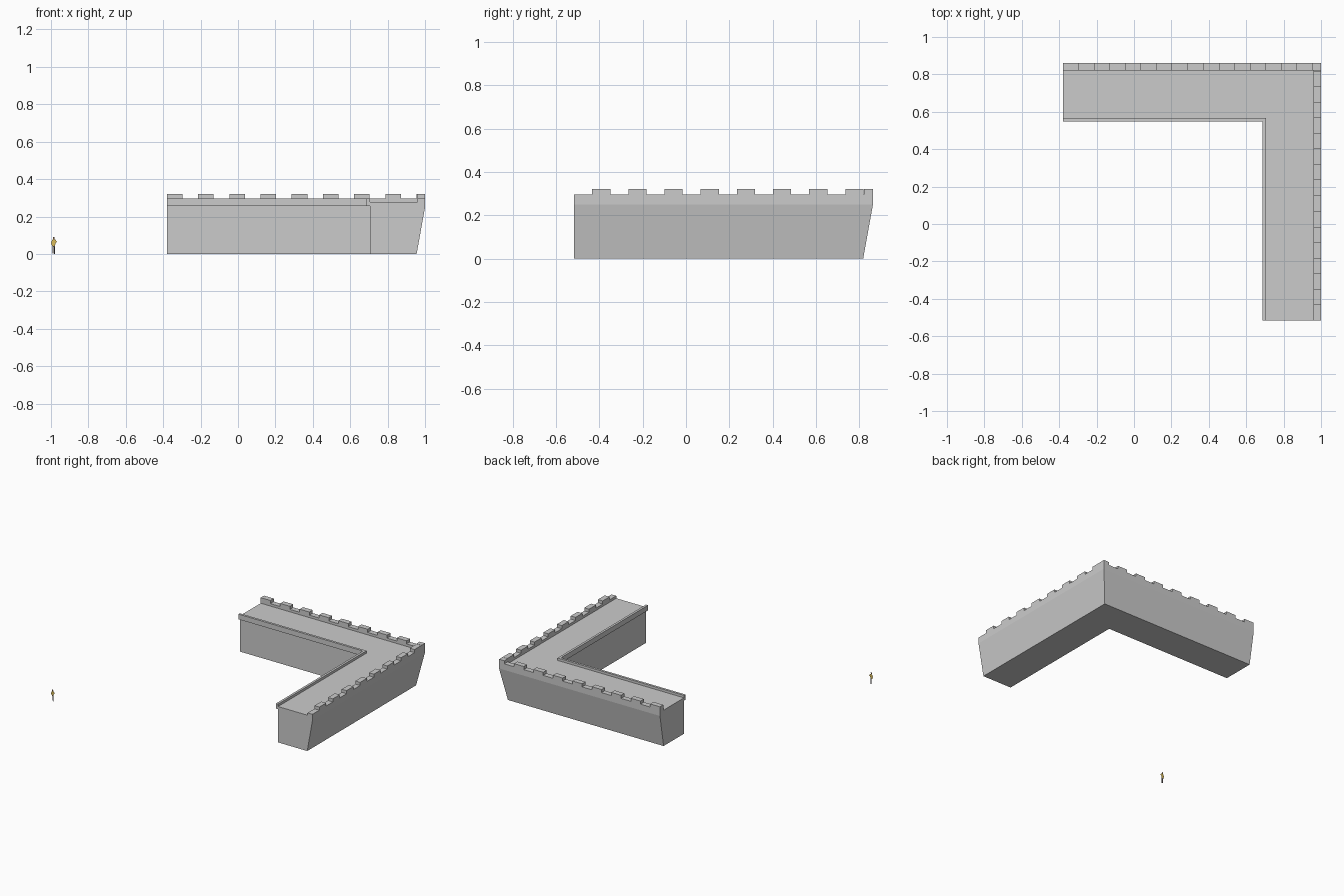
import bpy, bmesh

if "Cube" in bpy.data.objects:
    bpy.data.objects.remove(bpy.data.objects["Cube"])

X0, X1 = -0.38, 1.0        # x extent of the back arm
Y0, Y1 = -0.516, 0.862     # y extent of the right arm
LOW, TOP, THICK = 0.297, 0.321, 0.041
PITCH, WIDTH = 0.1668, 0.0834


def make(name, bm, colour=None):
    me = bpy.data.meshes.new(name)
    bm.to_mesh(me)
    bm.free()
    ob = bpy.data.objects.new(name, me)
    bpy.context.collection.objects.link(ob)
    if colour:
        mat = bpy.data.materials.new(name + "_colour")
        mat.diffuse_color = (*colour, 1)
        mat.use_nodes = True
        mat.node_tree.nodes["Principled BSDF"].inputs["Base Color"].default_value = mat.diffuse_color
        me.materials.append(mat)
    return ob


# L-shaped wall: (inward offset, height) section swept round the mitred corner
section = [(0.045, 0), (0, 0.25), (0, LOW), (THICK, LOW), (THICK, 0.278),
           (0.295, 0.278), (0.295, LOW), (0.313, LOW), (0.313, 0.257),
           (0.295, 0.257), (0.295, 0)]
bm = bmesh.new()
rings = [[bm.verts.new((X0, Y1 - d, z)) for d, z in section],
         [bm.verts.new((X1 - d, Y1 - d, z)) for d, z in section],
         [bm.verts.new((X1 - d, Y0, z)) for d, z in section]]
n = len(section)
for a, b in zip(rings, rings[1:]):
    for i in range(n):
        j = (i + 1) % n
        bm.faces.new((a[i], a[j], b[j], b[i]))
bm.faces.new(rings[0])
bm.faces.new(rings[-1][::-1])
bmesh.ops.recalc_face_normals(bm, faces=bm.faces)
make("corner_wall", bm)


# Merlons: open-bottomed boxes standing on the parapet
def add_block(bm, xa, xb, ya, yb):
    lo, hi = [[bm.verts.new((x, y, z)) for x, y in
               ((xa, ya), (xb, ya), (xb, yb), (xa, yb))] for z in (LOW, TOP)]
    for i in range(4):
        j = (i + 1) % 4
        bm.faces.new((lo[i], lo[j], hi[j], hi[i]))
    bm.faces.new(hi)


bm = bmesh.new()
for k in range(9):
    x = X0 + k * PITCH
    add_block(bm, x, min(x + WIDTH, X1), Y1 - THICK, Y1)
make("back_merlons", bm)

bm = bmesh.new()
for k in range(8):
    y = Y0 + WIDTH + k * PITCH
    add_block(bm, X1 - THICK, X1, y, min(y + WIDTH, Y1 - THICK))
make("right_merlons", bm)


# Flat cut-out person for scale
def flat_part(name, outlines, colour):
    bm = bmesh.new()
    for pts in outlines:
        bm.faces.new([bm.verts.new((x, -Y1, z)) for x, z in pts])
    make(name, bm, colour)


flat_part("figure_shirt", [[(-0.993, 0.042), (-0.978, 0.042), (-0.976, 0.058),
                            (-0.967, 0.064), (-0.977, 0.077), (-0.992, 0.077),
                            (-1.0, 0.058)]], (0.7, 0.5, 0.1))
flat_part("figure_head", [[(-0.990, 0.078), (-0.982, 0.078), (-0.980, 0.087),
                           (-0.984, 0.092), (-0.990, 0.090)]], (0.35, 0.2, 0.12))
flat_part("figure_legs", [[(-0.993, 0.042), (-0.991, 0.002), (-0.986, 0.002), (-0.985, 0.042)],
                          [(-0.985, 0.042), (-0.984, 0), (-0.978, 0), (-0.978, 0.042)]],
          (0.12, 0.1, 0.1))
